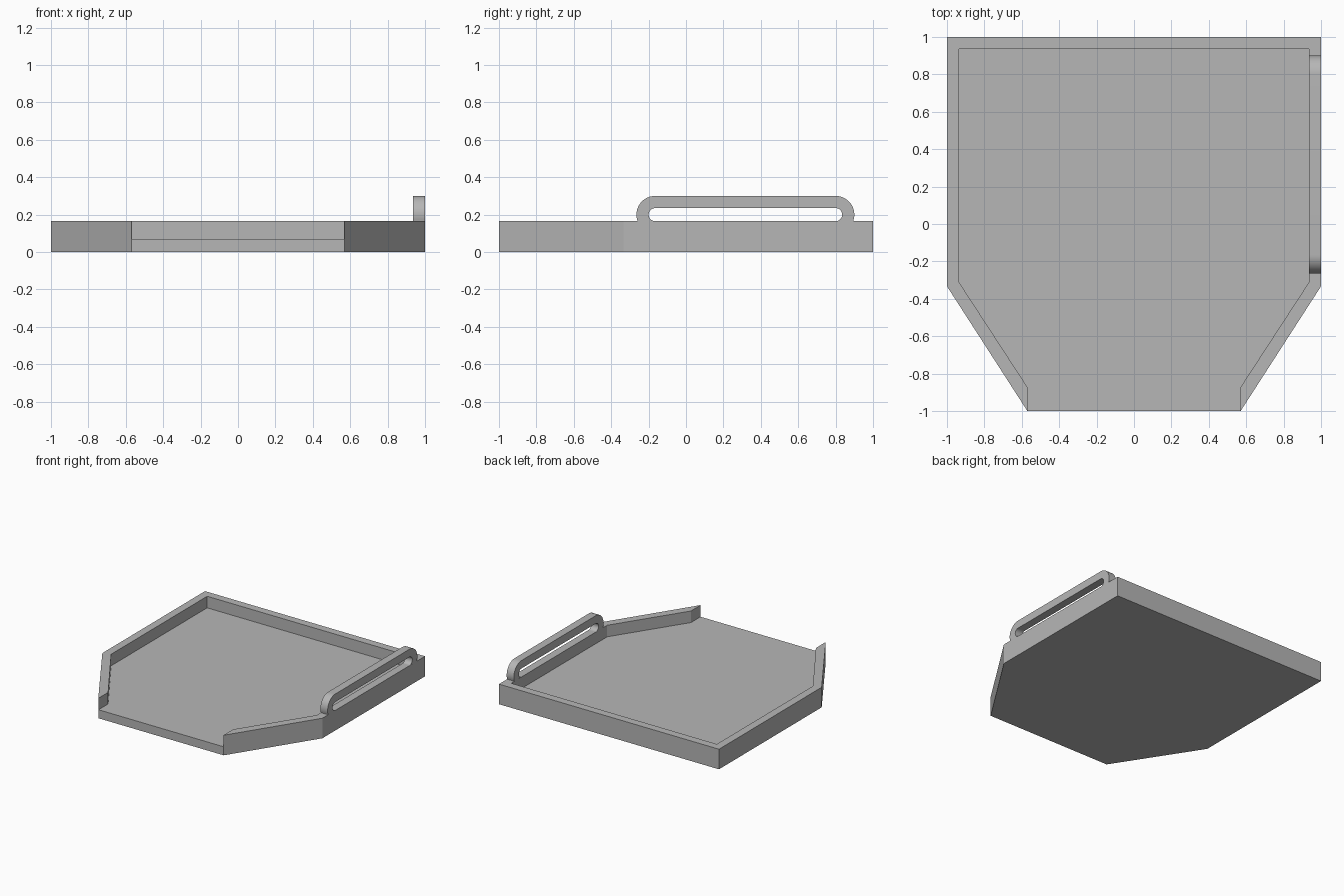
import bpy
import bmesh
from math import cos, sin, radians
from mathutils import Vector

cube = bpy.data.objects.get("Cube")
if cube:
    bpy.data.objects.remove(cube, do_unlink=True)

# Material
grey = bpy.data.materials.new("plain grey")
grey.use_nodes = True
colour = (0.47, 0.47, 0.47, 1)
grey.diffuse_color = colour
grey.node_tree.nodes["Principled BSDF"].inputs["Base Color"].default_value = colour


def prism(name, points, direction):
    """Extrude a closed flat outline along a direction."""
    bm = bmesh.new()
    face = bm.faces.new([bm.verts.new(p) for p in points])
    ext = bmesh.ops.extrude_face_region(bm, geom=[face])
    bmesh.ops.translate(bm, vec=Vector(direction),
                        verts=[g for g in ext["geom"] if isinstance(g, bmesh.types.BMVert)])
    bmesh.ops.recalc_face_normals(bm, faces=bm.faces)
    mesh = bpy.data.meshes.new(name)
    bm.to_mesh(mesh)
    bm.free()
    mesh.materials.append(grey)
    obj = bpy.data.objects.new(name, mesh)
    bpy.context.collection.objects.link(obj)
    return obj


def mirrored(half, z):
    """Close a right-hand half outline with its mirror image."""
    return [(x, y, z) for x, y in half] + [(-x, y, z) for x, y in reversed(half)]


FLOOR, RIM, WALL = 0.07, 0.165, 0.065

# Tray: six-sided block with a recess that opens at the front
tray = prism("tray", mirrored([(0.57, -1), (1, -0.333), (1, 1)], 0), (0, 0, RIM))
recess = prism("recess_cutter",
               mirrored([(0.568, -1.1), (0.568, -0.875), (1 - WALL, -0.312), (1 - WALL, 1 - WALL)], FLOOR),
               (0, 0, 0.2))
recess.hide_render = True
cut = tray.modifiers.new("recess", "BOOLEAN")
cut.operation = "DIFFERENCE"
cut.solver = "EXACT"
cut.object = recess
bpy.context.view_layer.objects.active = tray
tray.select_set(True)
bpy.ops.object.modifier_apply(modifier="recess")
bpy.data.objects.remove(recess, do_unlink=True)
tray.select_set(False)

# Handle: rounded arch with a slot, standing on the left wall
BACK, FRONT, MID = 0.8, -0.165, 0.2
OUTER, INNER, SINK = 0.1, 0.035, 0.02


def arc(y, radius, start, end, steps=20):
    angles = [radians(start + (end - start) * i / steps) for i in range(steps + 1)]
    return [(y + radius * cos(a), MID + radius * sin(a)) for a in angles]


outer = arc(BACK, OUTER, -20.5, 90) + arc(FRONT, OUTER, 90, 200.5)
inner = arc(FRONT, INNER, 270, 90) + arc(BACK, INNER, 90, -90)
low = RIM - SINK
profile = ([(outer[0][0], low)] + outer + [(outer[-1][0], low), (FRONT, low)]
           + inner + [(BACK, low)])
handle = prism("handle", [(1 - WALL, y, z) for y, z in profile], (WALL, 0, 0))
# Keep the sunk feet just inside the wall's outer and inner faces
for v in handle.data.vertices:
    if v.co.z < RIM - 0.01:
        v.co.x += 0.001 if v.co.x < 1 - WALL / 2 else -0.001
bpy.context.view_layer.objects.active = handle
handle.select_set(True)
bpy.ops.object.shade_smooth_by_angle(angle=radians(30))
